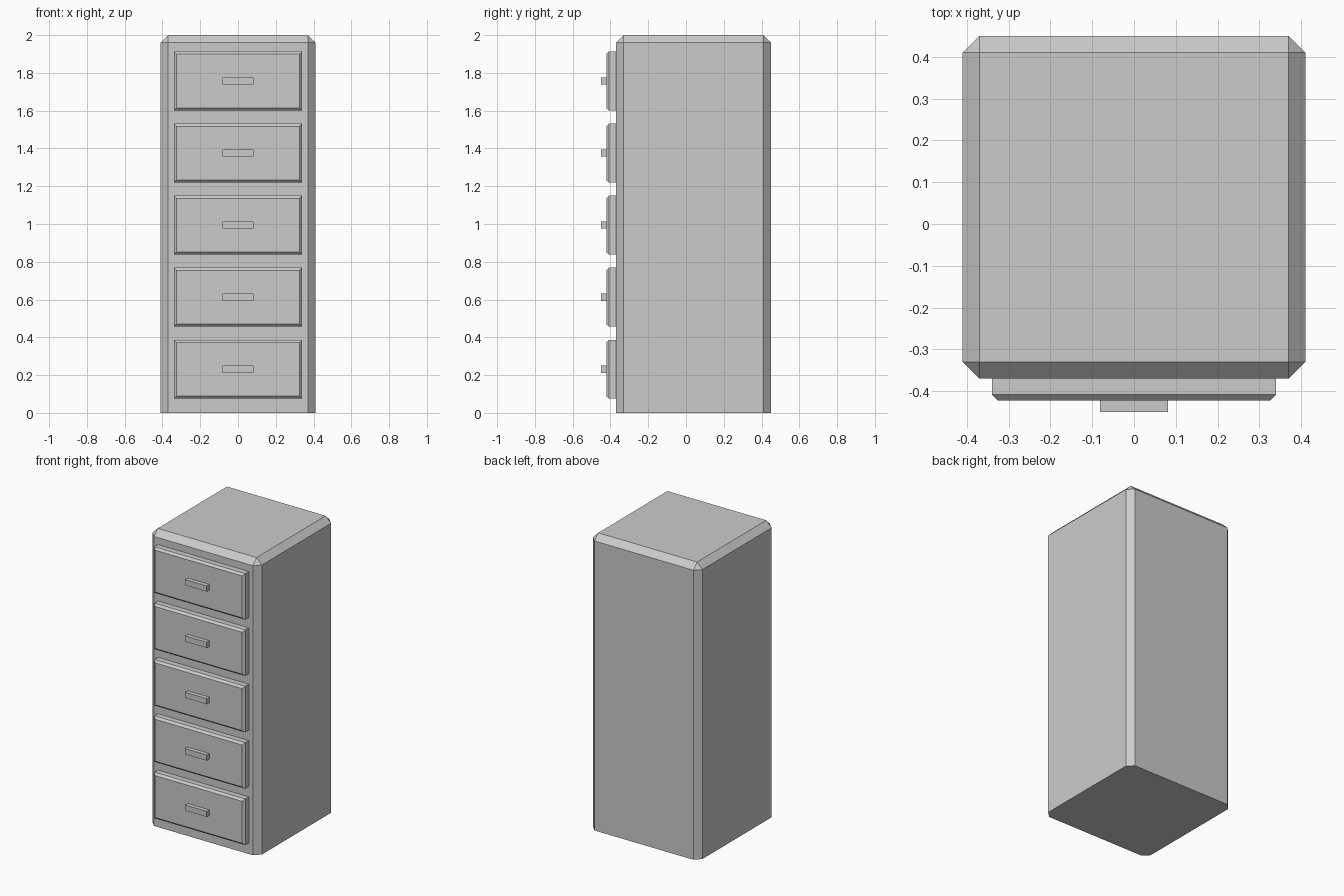
import bpy, bmesh

if "Cube" in bpy.data.objects:
    bpy.data.objects.remove(bpy.data.objects["Cube"])


def chamfered_box(name, x, y, z, width=0.0, pick=None):
    """Box from (min, max) ranges; edges chosen by pick(edge) get a flat chamfer."""
    bm = bmesh.new()
    bmesh.ops.create_cube(bm, size=1)
    for v in bm.verts:
        v.co = [r[0] if c < 0 else r[1] for c, r in zip(v.co, (x, y, z))]
    if width:
        edges = [e for e in bm.edges if pick(e)]
        bmesh.ops.bevel(bm, geom=edges, offset=width, offset_type='OFFSET',
                        segments=1, profile=0.5, affect='EDGES')
    bmesh.ops.recalc_face_normals(bm, faces=bm.faces)
    mesh = bpy.data.meshes.new(name)
    bm.to_mesh(mesh)
    bm.free()
    obj = bpy.data.objects.new(name, mesh)
    bpy.context.collection.objects.link(obj)
    return obj


BODY_FRONT, DRAWER_FRONT, HANDLE_FRONT = -0.37, -0.422, -0.45

# Cabinet body: every edge chamfered except those on the floor
chamfered_box("cabinet_body", (-0.41, 0.41), (BODY_FRONT, 0.45), (0, 2), 0.04,
              lambda e: any(v.co.z > 0.01 for v in e.verts))

# Five drawers, each with a chamfered front panel and a bar handle
for i in range(5):
    zc = 0.231 + 0.3815 * i
    chamfered_box(f"drawer_front_{i + 1}", (-0.34, 0.34), (DRAWER_FRONT, BODY_FRONT + 0.005),
                  (zc - 0.156, zc + 0.156), 0.014,
                  lambda e: all(v.co.y < DRAWER_FRONT + 0.001 for v in e.verts))
    chamfered_box(f"drawer_handle_{i + 1}", (-0.081, 0.081), (HANDLE_FRONT, DRAWER_FRONT + 0.005),
                  (zc - 0.019, zc + 0.019))
